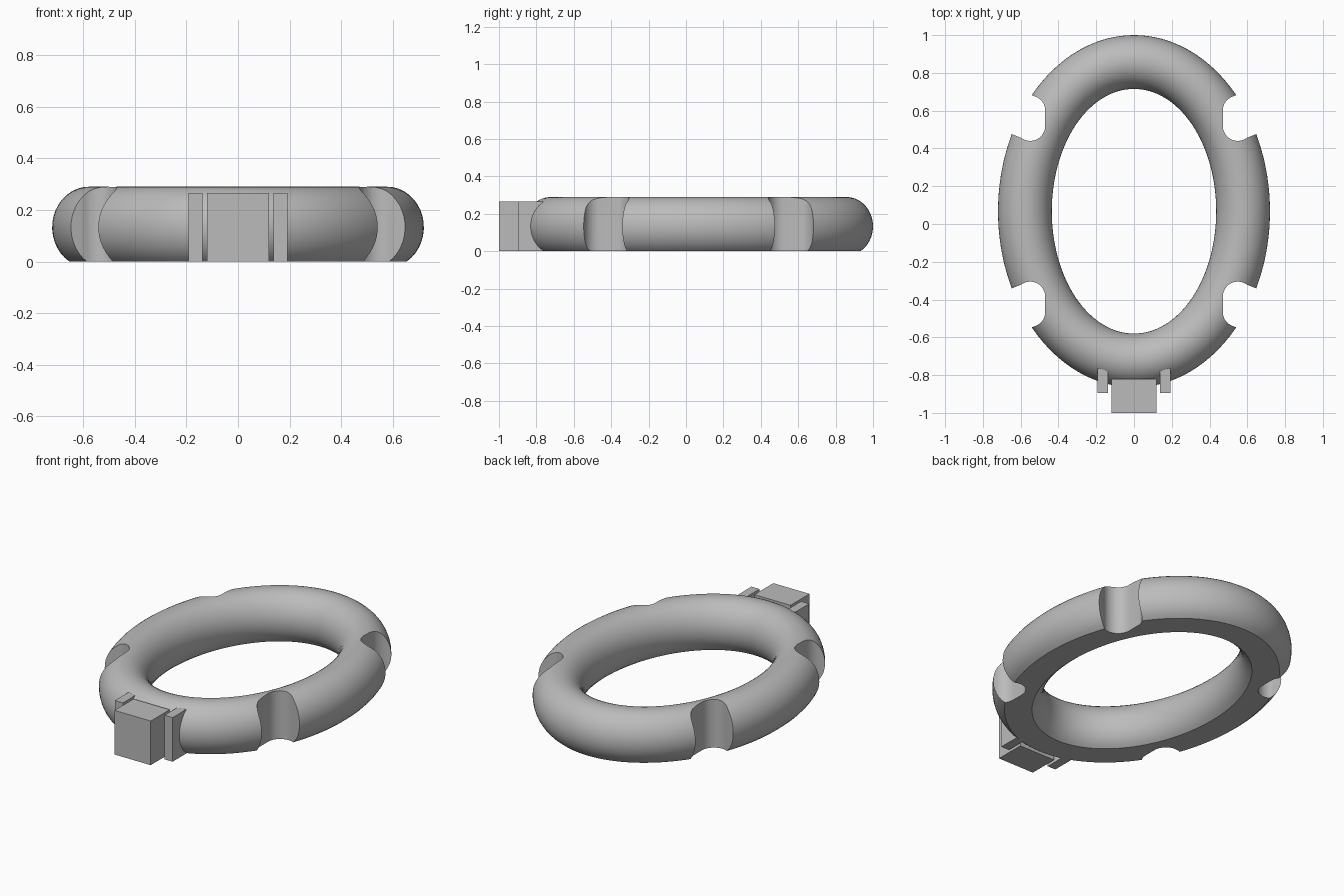
import bpy, bmesh
from math import sin, cos, pi, asin, radians

if "Cube" in bpy.data.objects:
    bpy.data.objects.remove(bpy.data.objects["Cube"], do_unlink=True)

CENTRE_Y = 0.0675
grey = bpy.data.materials.new("plain grey")
grey.use_nodes = True
colour = (0.5, 0.5, 0.5, 1)
grey.diffuse_color = colour
grey.node_tree.nodes["Principled BSDF"].inputs["Base Color"].default_value = colour


def finish(name, bm):
    bmesh.ops.recalc_face_normals(bm, faces=bm.faces)
    mesh = bpy.data.meshes.new(name)
    bm.to_mesh(mesh)
    bm.free()
    mesh.materials.append(grey)
    ob = bpy.data.objects.new(name, mesh)
    bpy.context.collection.objects.link(ob)
    return ob


def box(name, x0, x1, y0, y1, height):
    bm = bmesh.new()
    base = bm.faces.new([bm.verts.new((x, y, 0)) for x, y in
                         ((x0, y0), (x1, y0), (x1, y1), (x0, y1))])
    top = bmesh.ops.extrude_face_region(bm, geom=[base])["geom"]
    bmesh.ops.translate(bm, vec=(0, 0, height),
                        verts=[g for g in top if isinstance(g, bmesh.types.BMVert)])
    return finish(name, bm)


# Oval tube with a flat underside
def oval_ring(around=128, steps=32):
    width, tall, mid = 0.1425, 0.157, 0.133
    start = -asin(mid / tall)
    sweep = pi - 2 * start
    profile = [(width * cos(start + sweep * i / steps),
                mid + tall * sin(start + sweep * i / steps)) for i in range(steps + 1)]
    bm = bmesh.new()
    loops = []
    for k in range(around):
        t = 2 * pi * k / around
        loops.append([bm.verts.new(((0.5775 + r) * cos(t),
                                    CENTRE_Y + (0.79 + r) * sin(t), z)) for r, z in profile])
    n = len(profile)
    for k in range(around):
        a, b = loops[k], loops[(k + 1) % around]
        for i in range(n):
            j = (i + 1) % n
            bm.faces.new((a[i], b[i], b[j], a[j]))
    return finish("oval_ring", bm)


# Rounded pocket cutter, placed in one quadrant by sign
def notch_cutter(sx, sy):
    outline = [(0.85, 0.557), (0.6, 0.457)]
    # rounded inner corners, then a flaring far side
    for cy, first, last in ((0.52, -68, -180), (0.6, 180, 112)):
        for i in range(13):
            a = radians(first + (last - first) * i / 12)
            outline.append((0.55 + 0.08 * cos(a), cy + 0.08 * sin(a)))
    outline.append((0.85, 0.80))
    bm = bmesh.new()
    base = bm.faces.new([bm.verts.new((sx * x, CENTRE_Y + sy * (y - CENTRE_Y), -0.1))
                         for x, y in outline])
    top = bmesh.ops.extrude_face_region(bm, geom=[base])["geom"]
    bmesh.ops.translate(bm, vec=(0, 0, 0.6),
                        verts=[g for g in top if isinstance(g, bmesh.types.BMVert)])
    ob = finish("notch_cutter", bm)
    ob.hide_render = True
    return ob


ring = oval_ring()
bpy.context.view_layer.objects.active = ring
for sx in (-1, 1):
    for sy in (-1, 1):
        cutter = notch_cutter(sx, sy)
        mod = ring.modifiers.new("notch", "BOOLEAN")
        mod.operation, mod.solver, mod.object = "DIFFERENCE", "EXACT", cutter
        bpy.ops.object.modifier_apply(modifier=mod.name)
        bpy.data.objects.remove(cutter, do_unlink=True)

bpy.ops.object.select_all(action="DESELECT")
ring.select_set(True)
bpy.ops.object.shade_smooth_by_angle(angle=radians(30))

# Front block and its two side rails
box("front_block", -0.12, 0.12, -1.0, -0.82, 0.265)
box("left_rail", 0.138, 0.192, -0.895, -0.765, 0.265)
box("right_rail", -0.192, -0.138, -0.895, -0.765, 0.265)
